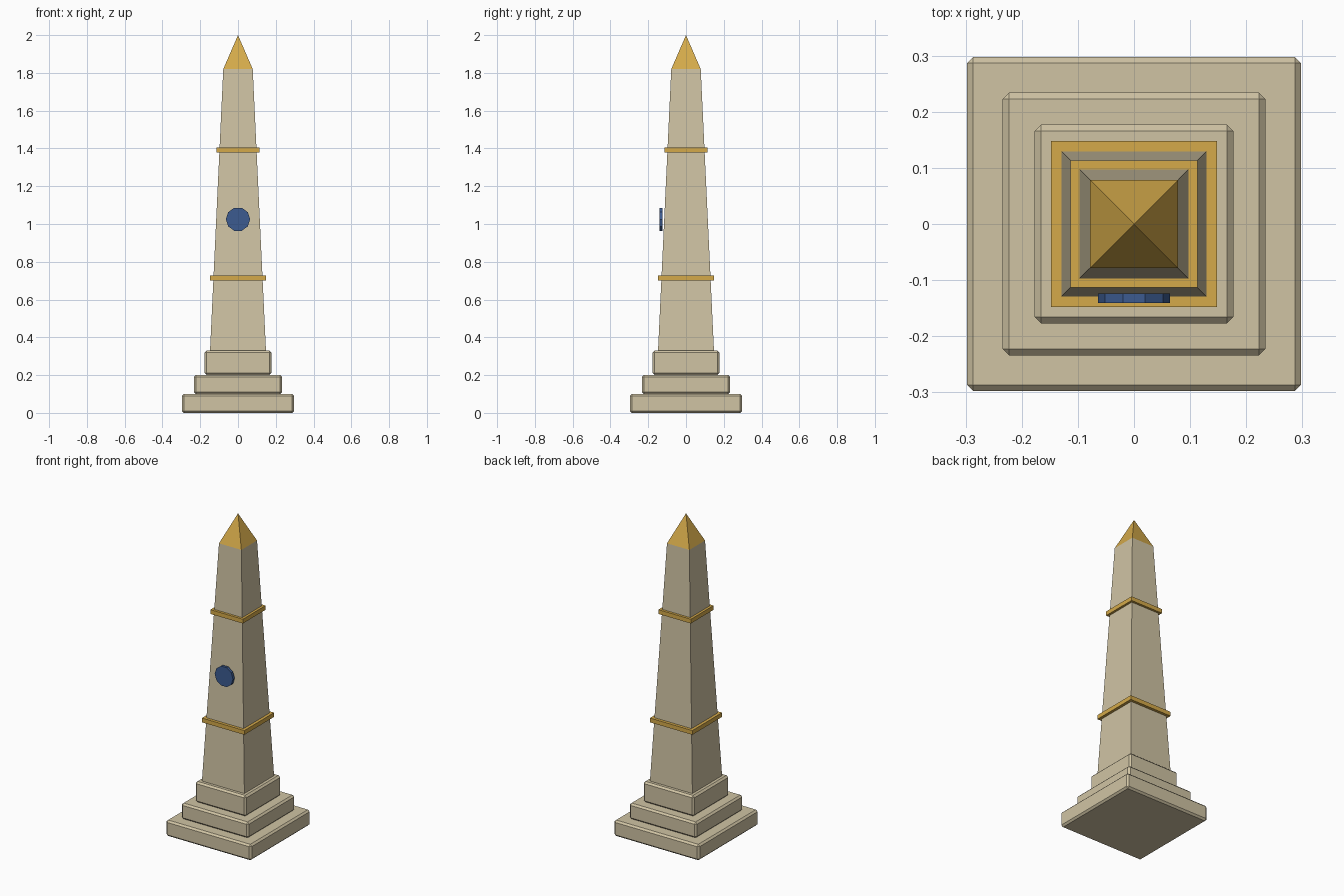
import bpy
import bmesh
from math import pi
from mathutils import Matrix

default = bpy.data.objects.get("Cube")
if default:
    bpy.data.objects.remove(default, do_unlink=True)


def make_material(name, colour):
    mat = bpy.data.materials.new(name)
    mat.use_nodes = True
    mat.diffuse_color = (*colour, 1)
    mat.node_tree.nodes["Principled BSDF"].inputs["Base Color"].default_value = (*colour, 1)
    return mat


stone = make_material("sandstone", (0.63, 0.55, 0.37))
gold = make_material("gold", (0.66, 0.40, 0.068))
blue = make_material("blue", (0.045, 0.105, 0.28))


def add_object(name, bm, mat):
    bmesh.ops.recalc_face_normals(bm, faces=bm.faces)
    mesh = bpy.data.meshes.new(name)
    bm.to_mesh(mesh)
    bm.free()
    mesh.materials.append(mat)
    obj = bpy.data.objects.new(name, mesh)
    bpy.context.collection.objects.link(obj)
    return obj


def square_block(name, mat, low, high, bottom, top):
    """Square block or frustum, sized by its half widths; a zero top makes a point."""
    bm = bmesh.new()
    bmesh.ops.create_cube(bm, size=2)
    for v in bm.verts:
        half, z = (top, high) if v.co.z > 0 else (bottom, low)
        v.co = (v.co.x * half, v.co.y * half, z)
    bmesh.ops.remove_doubles(bm, verts=bm.verts, dist=0.0001)
    return add_object(name, bm, mat)


# Stepped plinth with chamfered edges
tiers = [
    ("lower_step", 0.0, 0.10, 0.2975),
    ("middle_step", 0.10, 0.20, 0.234),
    ("upper_step", 0.20, 0.33, 0.177),
]
for name, low, high, half in tiers:
    step = square_block(name, stone, low, high, half, half)
    chamfer = step.modifiers.new("chamfer", "BEVEL")
    chamfer.width = 0.011
    chamfer.segments = 1

# Tapered shaft and its gilded point
square_block("shaft", stone, 0.33, 1.82, 0.148, 0.078)
square_block("capstone", gold, 1.82, 2.0, 0.078, 0)

# Gold bands around the shaft
square_block("lower_band", gold, 0.70, 0.727, 0.148, 0.148)
square_block("upper_band", gold, 1.379, 1.406, 0.113, 0.113)

# Round medallion on the front
bm = bmesh.new()
bmesh.ops.create_cone(
    bm, cap_ends=True, segments=10, radius1=0.064, radius2=0.064, depth=0.017,
    matrix=Matrix.Translation((0, -0.1325, 1.025))
    @ Matrix.Rotation(pi / 2, 4, "X"),
)
# Keep a corner of the outline on each side, level with the centre
xs = max(v.co.x for v in bm.verts)
if xs < 0.063:
    bmesh.ops.rotate(bm, verts=bm.verts, cent=(0, 0, 1.025),
                     matrix=Matrix.Rotation(pi / 2, 3, "Y"))
add_object("medallion", bm, blue)
